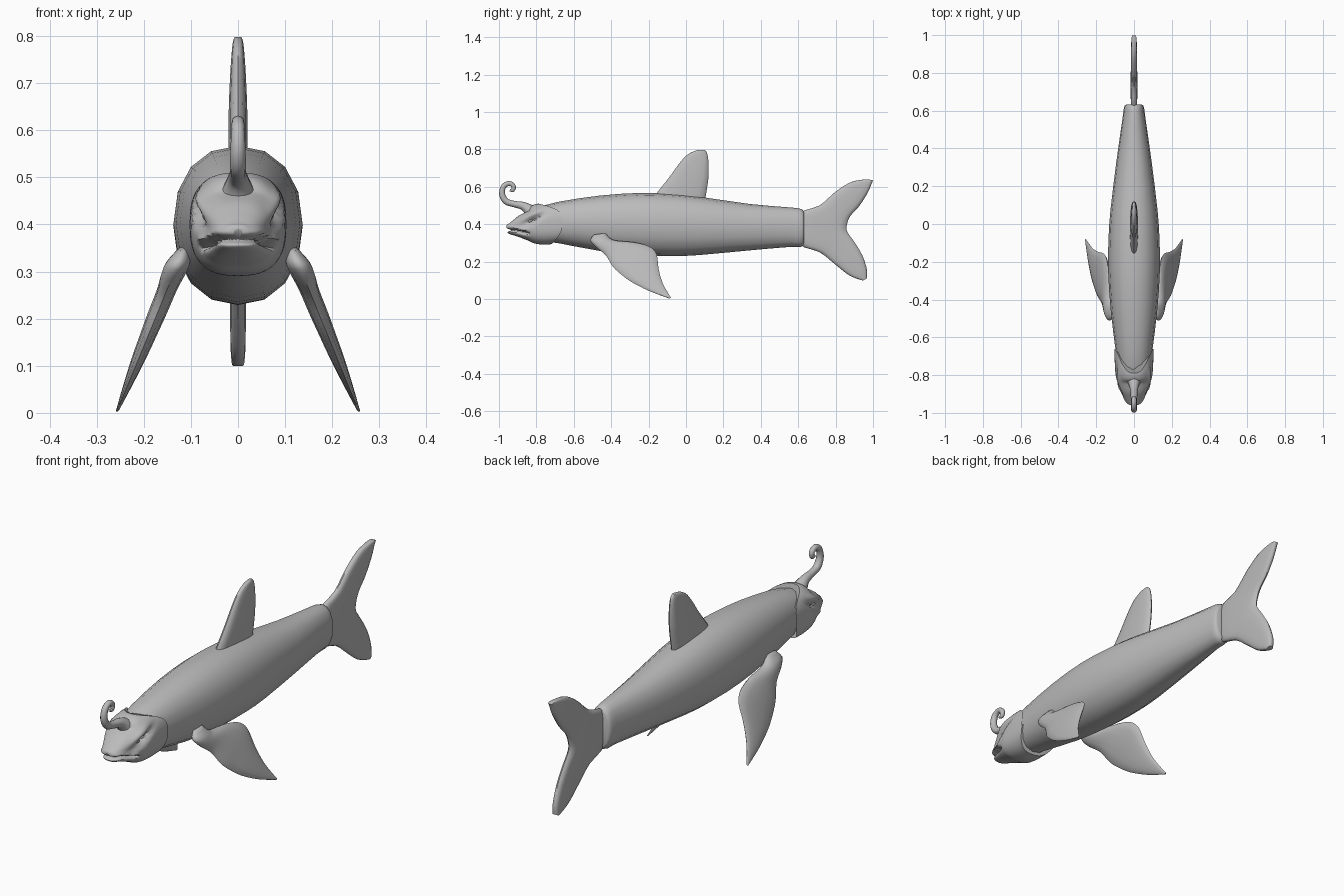
import bpy, bmesh
from math import sin, cos, pi, exp
from mathutils import Vector

cube = bpy.data.objects.get("Cube")
if cube:
    bpy.data.objects.remove(cube)

skin = bpy.data.materials.new("grey skin")
skin.use_nodes = True
GREY = (0.5, 0.5, 0.5, 1)
skin.diffuse_color = GREY
skin.node_tree.nodes["Principled BSDF"].inputs["Base Color"].default_value = GREY


def power(v, p):
    return abs(v) ** p * (1 if v >= 0 else -1)


def unit_ring(sides, square=2.0):
    """Superellipse of radius one: square=2 is a circle, more is boxier."""
    return [(power(sin(2 * pi * i / sides), 2 / square),
             power(cos(2 * pi * i / sides), 2 / square)) for i in range(sides)]


def smooth_rows(rows, steps):
    """Catmull-Rom interpolation through rows of numbers."""
    rows = [Vector(r) for r in rows]
    out = []
    for i in range(len(rows) - 1):
        a, b = rows[max(i - 1, 0)], rows[i]
        c, d = rows[i + 1], rows[min(i + 2, len(rows) - 1)]
        for s in range(steps):
            t = s / steps
            out.append(b + (c - a) * (t / 2) + (a * 2 - b * 5 + c * 4 - d) * (t * t / 2)
                       + (b * 3 - a - c * 3 + d) * (t ** 3 / 2))
    return out + [rows[-1]]


def loft(name, rings, angle=50):
    """Skin closed rings of points and cap both ends."""
    bm = bmesh.new()
    loops = [[bm.verts.new(p) for p in ring] for ring in rings]
    n = len(loops[0])
    for a, b in zip(loops, loops[1:]):
        for i in range(n):
            bm.faces.new((a[i], a[(i + 1) % n], b[(i + 1) % n], b[i]))
    bm.faces.new(loops[0])
    bm.faces.new(loops[-1])
    bmesh.ops.recalc_face_normals(bm, faces=bm.faces)
    mesh = bpy.data.meshes.new(name)
    bm.to_mesh(mesh)
    bm.free()
    mesh.materials.append(skin)
    obj = bpy.data.objects.new(name, mesh)
    bpy.context.collection.objects.link(obj)
    bpy.ops.object.select_all(action="DESELECT")
    obj.select_set(True)
    bpy.context.view_layer.objects.active = obj
    bpy.ops.object.shade_smooth_by_angle(angle=angle * pi / 180)
    return obj


def fin(name, rows, plane=lambda z: 0, square=2.5, steps=3):
    """Rows hold leading y, z, trailing y, z and half thickness."""
    rings = []
    for y1, z1, y2, z2, thick in smooth_rows(rows, steps):
        ring = []
        for u, v in unit_ring(14, square):
            y = (y1 + y2) / 2 + v * (y2 - y1) / 2
            z = (z1 + z2) / 2 + v * (z2 - z1) / 2
            ring.append((plane(z) + u * thick, y, z))
        rings.append(ring)
    return loft(name, rings)


# Body: y, half width, top, bottom
body = [(-.84, .06, .45, .34), (-.80, .08, .485, .315), (-.68, .096, .52, .298),
        (-.46, .123, .553, .257), (-.25, .137, .567, .235), (-.08, .135, .562, .229),
        (.07, .125, .547, .235), (.34, .092, .508, .26), (.55, .062, .49, .278),
        (.605, .055, .484, .277), (.625, .05, .475, .285), (.632, .042, .46, .30)]
loft("body", [[(u * w, y, (t + b) / 2 + v * (t - b) / 2) for u, v in unit_ring(16, 2.2)]
              for y, w, t, b in smooth_rows(body, 2)])

# Head: same layout, then eye sockets, brows and mouth are pressed in
head = [(-.66, .103, .51, .293), (-.73, .102, .506, .291), (-.80, .097, .494, .298),
        (-.85, .084, .468, .315), (-.89, .066, .448, .330), (-.92, .052, .425, .340),
        (-.945, .038, .405, .348), (-.957, .022, .398, .358), (-.96, .008, .39, .37)]


def bell(v, width):
    return exp(-(v / width) ** 2)


def sculpt(p):
    x, y, z = p
    side = min(abs(x) / .04, 1)
    brow_z = .425 + .48 * (y + .85)
    along = bell(y + .82, .055) * side
    socket = bell(z - brow_z + .016, .013) * along
    ridge = bell(z - brow_z - .014, .012) * along
    x *= 1 - .24 * socket + .09 * ridge
    y += .012 * socket - .008 * ridge
    # Mouth cleft, with corners that droop
    line = .368 - .5 * max(0, abs(x) - .045)
    reach = min(max((-.83 - y) / .04, 0), 1)
    cleft = bell(z - line, .007) * reach
    x *= 1 - .3 * cleft
    y += .025 * cleft
    lip = bell(z - line - .016, .009) * reach
    x *= 1 + .1 * lip
    return x, y, z


rings = []
for y, w, t, b in smooth_rows(head, 6):
    ring = []
    for u, v in unit_ring(56, 2.6):
        # The rear rim is notched at the crown and slants in under the chin
        rear = max(0, (y + .84) / .18)
        y_rim = y - rear * (.13 * max(v, 0) ** 4 + .06 * max(-v, 0) ** 2)
        ring.append(sculpt((u * w, y_rim, (t + b) / 2 + v * (t - b) / 2)))
    rings.append(ring)
loft("head", rings, 60)

# Eyes, set into the sockets
for label, s in (("left", 1), ("right", -1)):
    loft(label + "_eye", [[(s * (.062 + .014 * cos(a)), -.835 + .017 * u * sin(a),
                            .418 + .011 * v * sin(a)) for u, v in unit_ring(12)]
                          for a in (.1, .6, 1.1, 1.6, 2.2, 3.0)])

# Curled lure: y, z, radius along a path in the middle plane
path = smooth_rows([(-.815, .445, .046), (-.835, .472, .034), (-.87, .497, .022),
                    (-.92, .508, .017), (-.962, .522, .017), (-.983, .56, .016),
                    (-.975, .602, .014), (-.945, .618, .013), (-.922, .603, .012),
                    (-.926, .582, .010), (-.942, .582, .006)], 4)
rings = []
for i, (y, z, r) in enumerate(path):
    before, after = path[max(i - 1, 0)], path[min(i + 1, len(path) - 1)]
    along = Vector((0, after[0] - before[0], after[1] - before[1])).normalized()
    across = Vector((0, -along.z, along.y))
    rings.append([Vector((u * r, y, z)) + across * v * r for u, v in unit_ring(12)])
loft("curled_lure", rings)

# Dorsal fin, from root to tip
fin("dorsal_fin", [(-.19, .52, .10, .52, .021), (-.15, .575, .107, .56, .021),
                   (-.09, .65, .119, .64, .020), (-.04, .72, .121, .71, .017),
                   (0, .765, .118, .755, .014), (.04, .789, .11, .785, .011),
                   (.075, .798, .10, .797, .007)])

# Tail fin, from lower lobe to upper lobe
fin("tail_fin", [(.945, .099, .965, .108, .013), (.875, .125, .968, .155, .016),
                 (.795, .187, .942, .235, .017), (.715, .25, .90, .305, .017),
                 (.60, .30, .862, .36, .018), (.60, .45, .86, .395, .018),
                 (.714, .50, .878, .443, .017), (.795, .57, .925, .495, .017),
                 (.875, .622, .97, .565, .016), (.935, .637, .992, .615, .014),
                 (.975, .64, 1.0, .634, .012)], square=3)

# Pectoral fins, splayed outward and mirrored
pectoral = [(-.49, .345, -.43, .352, .012), (-.512, .315, -.405, .325, .026),
            (-.485, .28, -.37, .312, .026), (-.43, .235, -.275, .303, .022),
            (-.39, .172, -.195, .28, .021), (-.345, .13, -.157, .24, .019),
            (-.29, .09, -.147, .165, .016), (-.195, .042, -.125, .085, .010),
            (-.09, .003, -.08, .006, .003)]
for label, s in (("left", 1), ("right", -1)):
    fin(label + "_pectoral_fin", [r[:4] + (r[4] * s,) for r in pectoral],
        lambda z: s * (.258 - .41 * z), square=2)
